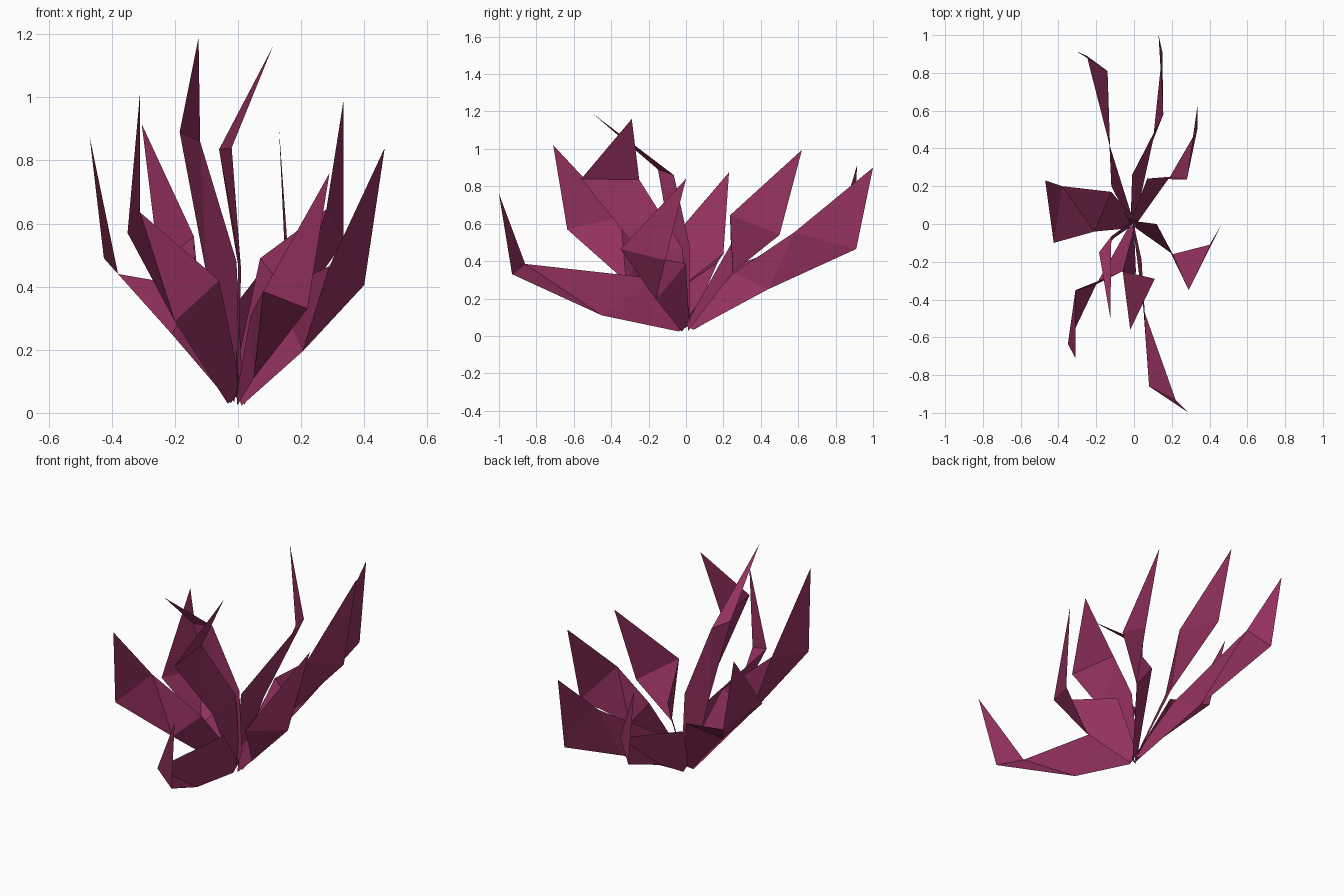
import bpy, bmesh
from mathutils import Vector

# one flat plum colour
plum = bpy.data.materials.new("plum_leaf")
plum.diffuse_color = (0.30, 0.031, 0.115, 1)

CROWN = Vector((-0.005, 0, 0.035))   # where all blades meet


def blade(name, low1, high1, low2, high2, tip):
    """Folded blade: narrow foot, lower cross row, upper cross row, pointed tip."""
    low1, high1 = Vector(low1), Vector(high1)
    half = (high1 - low1).normalized() * 0.032
    out = (low1 + high1) * 0.02
    bm = bmesh.new()
    rows = [(CROWN + out - half, CROWN + out + half), (low1, high1), (low2, high2)]
    rows = [[bm.verts.new(p) for p in r] for r in rows]
    end = bm.verts.new(tip)
    for (a, b), (c, d) in zip(rows, rows[1:]):
        bm.faces.new((a, d, b))
        bm.faces.new((a, c, d))
    bm.faces.new((*rows[-1][::-1], end)[::-1])
    me = bpy.data.meshes.new(name)
    bm.to_mesh(me)
    bm.free()
    me.materials.append(plum)
    ob = bpy.data.objects.new(name, me)
    bpy.context.collection.objects.link(ob)


# front blades
blade("front_low_leaf", (0.05, -0.45, 0.11), (0.04, -0.19, 0.31),
      (0.22, -0.93, 0.33), (0.08, -0.86, 0.385), (0.29, -1.0, 0.76))
blade("front_left_leaf", (-0.20, -0.32, 0.29), (-0.06, -0.25, 0.42),
      (-0.35, -0.635, 0.57), (-0.31, -0.35, 0.635), (-0.31, -0.71, 1.02))
# tall centre blades
blade("tall_left_leaf", (-0.10, -0.07, 0.44), (-0.005, 0.02, 0.48),
      (-0.185, -0.15, 0.89), (-0.12, -0.065, 0.86), (-0.125, -0.50, 1.19))
blade("tall_right_leaf", (0.01, -0.25, 0.45), (0.0, -0.02, 0.47),
      (-0.02, -0.56, 0.84), (-0.06, -0.25, 0.835), (0.11, -0.29, 1.16))
# side blades
blade("left_leaf", (-0.21, -0.04, 0.25), (-0.12, 0.17, 0.395),
      (-0.425, -0.10, 0.49), (-0.38, 0.20, 0.44), (-0.47, 0.23, 0.875))
blade("right_leaf", (0.205, -0.16, 0.195), (0.12, 0.0, 0.385),
      (0.40, -0.11, 0.405), (0.29, -0.35, 0.465), (0.465, 0.0, 0.84))
# back blades
blade("back_right_leaf", (0.19, 0.25, 0.34), (0.07, 0.24, 0.49),
      (0.335, 0.50, 0.54), (0.28, 0.235, 0.645), (0.335, 0.62, 0.995))
blade("back_centre_leaf", (0.10, 0.44, 0.25), (-0.01, 0.26, 0.34),
      (0.15, 0.91, 0.465), (0.155, 0.58, 0.555), (0.13, 1.0, 0.90))
blade("back_left_leaf", (-0.13, 0.42, 0.25), (-0.12, 0.20, 0.36),
      (-0.25, 0.89, 0.465), (-0.14, 0.81, 0.56), (-0.305, 0.915, 0.915))
